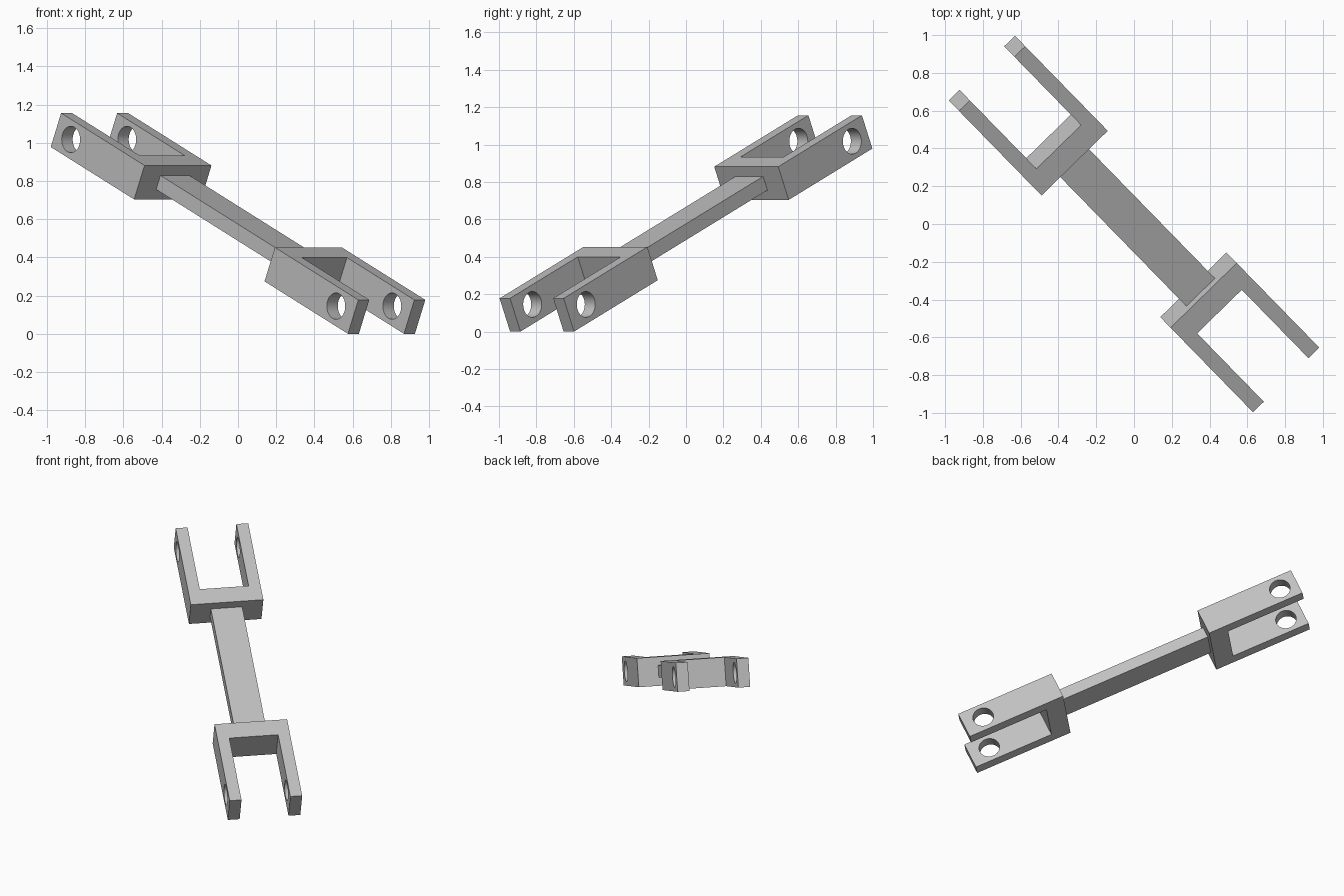
import bpy, bmesh, math
from mathutils import Euler, Matrix, Vector

if "Cube" in bpy.data.objects:
    bpy.data.objects.remove(bpy.data.objects["Cube"], do_unlink=True)

grey = bpy.data.materials.new("grey metal")
grey.use_nodes = True
COLOUR = (0.53, 0.53, 0.53, 1)
grey.diffuse_color = COLOUR
grey.node_tree.nodes["Principled BSDF"].inputs["Base Color"].default_value = COLOUR

# Frame of the rod: local x runs down its length, z is across the thin side
TILT = Matrix.Translation((0, 0, 0.578)) @ Euler(
    (0, math.radians(23.7), math.radians(-45.7))).to_matrix().to_4x4()

FORK_START, FORK_END, CROTCH = 0.534, 1.217, 0.665
HALF_WIDTH, ARM, HALF_HEIGHT = 0.245, 0.08, 0.097


def make_prism(name, outline, half_height):
    """Extrude a flat outline to both sides of the local xy plane."""
    bm = bmesh.new()
    face = bm.faces.new([bm.verts.new((x, y, -half_height)) for x, y in outline])
    up = bmesh.ops.extrude_face_region(bm, geom=[face])["geom"]
    bmesh.ops.translate(bm, vec=Vector((0, 0, 2 * half_height)),
                        verts=[g for g in up if isinstance(g, bmesh.types.BMVert)])
    bmesh.ops.recalc_face_normals(bm, faces=bm.faces)
    mesh = bpy.data.meshes.new(name)
    bm.to_mesh(mesh)
    bm.free()
    mesh.materials.append(grey)
    obj = bpy.data.objects.new(name, mesh)
    bpy.context.collection.objects.link(obj)
    return obj


def make_fork(name, side, hole_x):
    # U-shaped yoke
    inner = HALF_WIDTH - ARM
    half = [(FORK_START, HALF_WIDTH), (FORK_END, HALF_WIDTH),
            (FORK_END, inner), (CROTCH, inner)]
    outline = half + [(x, -y) for x, y in reversed(half)]
    fork = make_prism(name, [(side * x, y) for x, y in outline], HALF_HEIGHT)

    # Pin hole through both arms
    bpy.ops.mesh.primitive_cylinder_add(
        vertices=48, radius=0.069, depth=1,
        location=(side * hole_x, 0, 0), rotation=(math.pi / 2, 0, 0))
    cutter = bpy.context.object
    cutter.hide_render = True
    cutter.data.materials.append(grey)
    cut = fork.modifiers.new("pin hole", "BOOLEAN")
    cut.operation, cut.solver, cut.object = "DIFFERENCE", "EXACT", cutter
    bpy.ops.object.select_all(action="DESELECT")
    fork.select_set(True)
    bpy.context.view_layer.objects.active = fork
    bpy.ops.object.modifier_apply(modifier=cut.name)
    bpy.data.objects.remove(cutter, do_unlink=True)
    bpy.ops.object.shade_smooth_by_angle(angle=math.radians(30))
    return fork


# Flat bar joining the two forks
L, W = FORK_START + 0.01, 0.106
bar = make_prism("connecting_bar", [(-L, -W), (L, -W), (L, W), (-L, W)], 0.04)

parts = [bar, make_fork("lower_fork", 1, 1.077), make_fork("upper_fork", -1, 1.094)]
for part in parts:
    part.matrix_world = TILT
